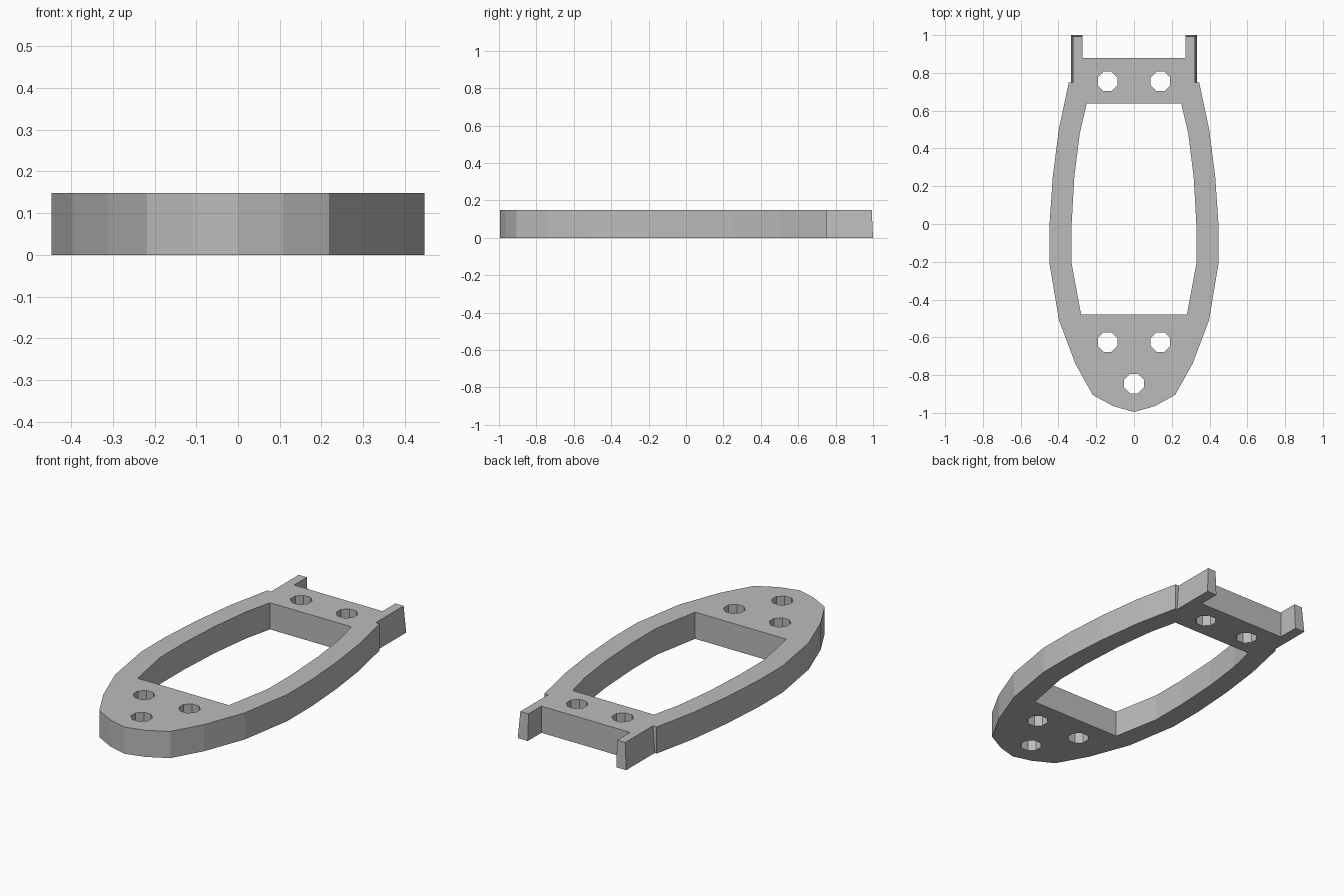
import bpy, bmesh, math

if "Cube" in bpy.data.objects:
    bpy.data.objects.remove(bpy.data.objects["Cube"], do_unlink=True)

HEIGHT = 0.148

grey = bpy.data.materials.new("plain grey")
grey.use_nodes = True
colour = (0.5, 0.5, 0.5, 1)
grey.diffuse_color = colour
grey.node_tree.nodes["Principled BSDF"].inputs["Base Color"].default_value = colour


def mirrored(half):
    """Close a right-hand half outline with its mirror image."""
    return half + [(-x, y) for x, y in reversed(half) if x > 0]


def octagon(cx, cy, r=0.056):
    angles = [math.pi * (i + 0.5) / 4 for i in range(8)]
    return [(cx + r * math.cos(a), cy + r * math.sin(a)) for a in angles]


# Outer outline from the pointed nose, round the side, to the rear prong
outer = mirrored([
    (0, -0.995), (0.108, -0.965), (0.218, -0.905), (0.31, -0.74),
    (0.397, -0.51), (0.447, -0.21), (0.447, 0), (0.43, 0.25),
    (0.398, 0.5), (0.345, 0.75), (0.333, 0.75), (0.333, 1.0),
    (0.272, 1.0), (0.272, 0.88)])

# Large central opening
opening = mirrored([
    (0.28, -0.48), (0.33, -0.21), (0.33, 0), (0.316, 0.25),
    (0.287, 0.48), (0.25, 0.638)])

# Five bolt holes
holes = [octagon(x, y) for x, y in
         [(0.14, 0.755), (-0.14, 0.755), (0.14, -0.625), (-0.14, -0.625), (0, -0.845)]]

# Filled and extruded profile
profile = bpy.data.curves.new("frame_profile", "CURVE")
profile.dimensions = "2D"
profile.fill_mode = "BOTH"
profile.extrude = HEIGHT / 2
for loop in [outer, opening] + holes:
    spline = profile.splines.new("POLY")
    spline.points.add(len(loop) - 1)
    for point, (x, y) in zip(spline.points, loop):
        point.co = (x, y, 0, 1)
    spline.use_cyclic_u = True

helper = bpy.data.objects.new("profile_helper", profile)
bpy.context.collection.objects.link(helper)
bpy.context.view_layer.update()
graph = bpy.context.evaluated_depsgraph_get()
mesh = bpy.data.meshes.new_from_object(helper.evaluated_get(graph))
bpy.data.objects.remove(helper, do_unlink=True)

# Weld, stand on the ground and draft the prongs inwards towards the top
bm = bmesh.new()
bm.from_mesh(mesh)
bmesh.ops.remove_doubles(bm, verts=bm.verts, dist=0.0005)
for v in bm.verts:
    v.co.z += HEIGHT / 2
    if v.co.z > HEIGHT / 2:
        if v.co.y > 0.74 and 0.325 < abs(v.co.x) < 0.34:
            v.co.x -= math.copysign(0.011, v.co.x)
        if v.co.y > 0.99:
            v.co.y -= 0.007
bmesh.ops.recalc_face_normals(bm, faces=bm.faces)
for f in bm.faces:
    f.smooth = False
    f.material_index = 0
bm.to_mesh(mesh)
bm.free()

mesh.materials.clear()
mesh.materials.append(grey)
frame = bpy.data.objects.new("frame_plate", mesh)
bpy.context.collection.objects.link(frame)
